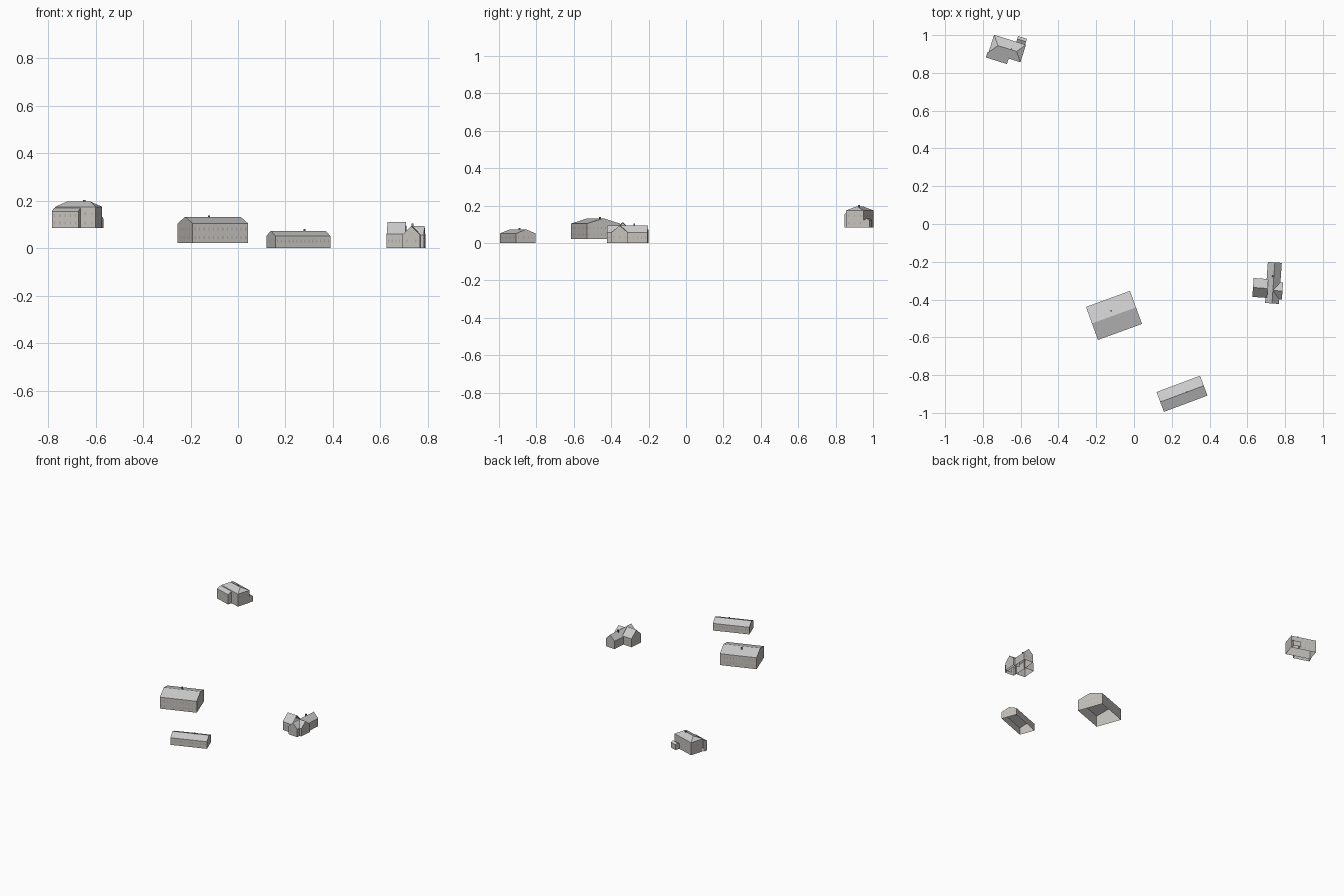
import bpy, bmesh, math

if "Cube" in bpy.data.objects:
    bpy.data.objects.remove(bpy.data.objects["Cube"])

def mat(name, c):
    m = bpy.data.materials.new(name)
    m.diffuse_color = (*c, 1)
    m.use_nodes = True
    m.node_tree.nodes["Principled BSDF"].inputs["Base Color"].default_value = m.diffuse_color
    return m

WALL = mat("plaster", (0.56, 0.54, 0.51))
ROOF = mat("slate", (0.52, 0.52, 0.52))
GLASS = mat("window", (0.42, 0.37, 0.33))
DARK = mat("brick", (0.25, 0.25, 0.25))

def make(name, faces, site, m):
    """Mesh from faces given as corner lists in the building's own axes."""
    bm = bmesh.new()
    for f in faces:
        bm.faces.new([bm.verts.new(p) for p in f])
    bmesh.ops.remove_doubles(bm, verts=bm.verts, dist=1e-5)
    me = bpy.data.meshes.new(name)
    bm.to_mesh(me)
    bm.free()
    me.materials.append(m)
    ob = bpy.data.objects.new(name, me)
    bpy.context.collection.objects.link(ob)
    ob.location = (site[0], site[1], 0)
    ob.rotation_euler.z = math.radians(site[2])
    return ob

def house(name, site, u, v, z, hip=0, ends=(True, True), rows=(), n=(8, 3)):
    """Open-bottomed hall, ridge along u. z = base, eaves, ridge."""
    (u0, u1), (v0, v1), (zb, ze, zr) = u, v, z
    vm = (v0 + v1) / 2
    ra, rb = (u0 + hip, vm, zr), (u1 - hip, vm, zr)
    walls = [[(u0, v0, zb), (u1, v0, zb), (u1, v0, ze), (u0, v0, ze)],
             [(u1, v1, zb), (u0, v1, zb), (u0, v1, ze), (u1, v1, ze)]]
    roof = [[(u0, v0, ze), (u1, v0, ze), rb, ra],
            [(u1, v1, ze), (u0, v1, ze), ra, rb]]
    caps = [(u0, v1, v0, ra), (u1, v0, v1, rb)]
    for show, (x, a, b, top) in zip(ends, caps):
        if not show:
            continue
        wall = [(x, a, zb), (x, b, zb), (x, b, ze)]
        if hip:
            walls.append(wall + [(x, a, ze)])
            roof.append([(x, a, ze), (x, b, ze), top])
        else:
            walls.append(wall + [top, (x, a, ze)])
    make(name + "_walls", walls, site, WALL)
    make(name + "_roof", roof, site, ROOF)
    # rows of flat window panes on each wall
    panes, e, w, h = [], 0.0004, 0.0025, 0.006
    for zc in rows:
        for i in range(n[0]):
            c = u0 + (u1 - u0) * (i + 0.5) / n[0]
            for y, s in ((v0 - e, 1), (v1 + e, -1)):
                panes.append([(c - s*w, y, zc - h), (c + s*w, y, zc - h),
                              (c + s*w, y, zc + h), (c - s*w, y, zc + h)])
        for i in range(n[1]):
            c = v0 + (v1 - v0) * (i + 0.5) / n[1]
            for show, x, s in ((ends[0], u0 - e, -1), (ends[1], u1 + e, 1)):
                if show:
                    panes.append([(x, c - s*w, zc - h), (x, c + s*w, zc - h),
                                  (x, c + s*w, zc + h), (x, c - s*w, zc + h)])
    if panes:
        make(name + "_windows", panes, site, GLASS)

def chimney(name, x, y, z0, z1, ang):
    bpy.ops.mesh.primitive_cube_add(size=1, location=(x, y, (z0 + z1) / 2),
                                    rotation=(0, 0, math.radians(ang)))
    ob = bpy.context.object
    ob.name = name
    ob.scale = (0.008, 0.007, z1 - z0)
    ob.data.materials.append(DARK)

# large hall
house("large_hall", (-0.106, -0.484, 20), (-0.124, 0.124), (-0.093, 0.093),
      (0.022, 0.104, 0.132), rows=(0.045, 0.08), n=(12, 8))
chimney("large_hall_chimney", -0.122, -0.46, 0.115, 0.138, 20)

# long low building
house("long_building", (0.254, -0.899, 20.5), (-0.123, 0.123), (-0.056, 0.056),
      (0, 0.051, 0.073), rows=(0.03,), n=(14, 4))
chimney("long_building_chimney", 0.28, -0.89, 0.06, 0.08, 20)

# cross-shaped building: nave plus west and east wings
cx, cy = 0.738, -0.312
house("cross_nave", (cx, cy, 86), (-0.109, 0.109), (-0.037, 0.037),
      (0, 0.056, 0.093), rows=(0.03,), n=(10, 2))
house("cross_west_wing", (cx, cy, -4), (-0.106, -0.028), (-0.0815, 0.0185),
      (0, 0.06, 0.109), ends=(True, False), rows=(0.03,), n=(5, 4))
house("cross_east_wing", (cx, cy, -4), (0, 0.051), (-0.084, 0.005),
      (0, 0.056, 0.093), ends=(False, True), rows=(0.03,), n=(1, 3))
chimney("cross_chimney", 0.735, -0.277, 0.08, 0.103, -4)

# hipped house on the raised plot
site = (-0.671, 0.929, -17.5)
house("hipped_house", site, (-0.0885, 0.0885), (-0.0485, 0.0485),
      (0.084, 0.174, 0.196), hip=0.037, rows=(0.105, 0.145), n=(6, 3))
chimney("hipped_house_chimney", -0.648, 0.925, 0.185, 0.203, -17.5)

# front lean-to
u0, u1, v0, v1, zb, za, zt = -0.094, 0.023, -0.079, -0.0485, 0.084, 0.155, 0.169
make("lean_to_walls", [
    [(u0, v0, zb), (u1, v0, zb), (u1, v0, za), (u0, v0, za)],
    [(u0, v1, zb), (u0, v0, zb), (u0, v0, za), (u0, v1, zt)],
    [(u1, v0, zb), (u1, v1, zb), (u1, v1, zt), (u1, v0, za)]], site, WALL)
make("lean_to_roof", [
    [(u0, v0, za), (u1, v0, za), (u1, v1, zt), (u0, v1, zt)]], site, ROOF)
make("lean_to_windows", [
    [(c - .0025, v0 - .0004, z - .006), (c + .0025, v0 - .0004, z - .006),
     (c + .0025, v0 - .0004, z + .006), (c - .0025, v0 - .0004, z + .006)]
    for z in (0.105, 0.137) for c in [u0 + 0.0117 + 0.0234 * i for i in range(5)]],
    site, GLASS)

# rear annex
house("rear_annex", site, (0.035, 0.084), (0.0485, 0.08), (0.084, 0.122, 0.132))
